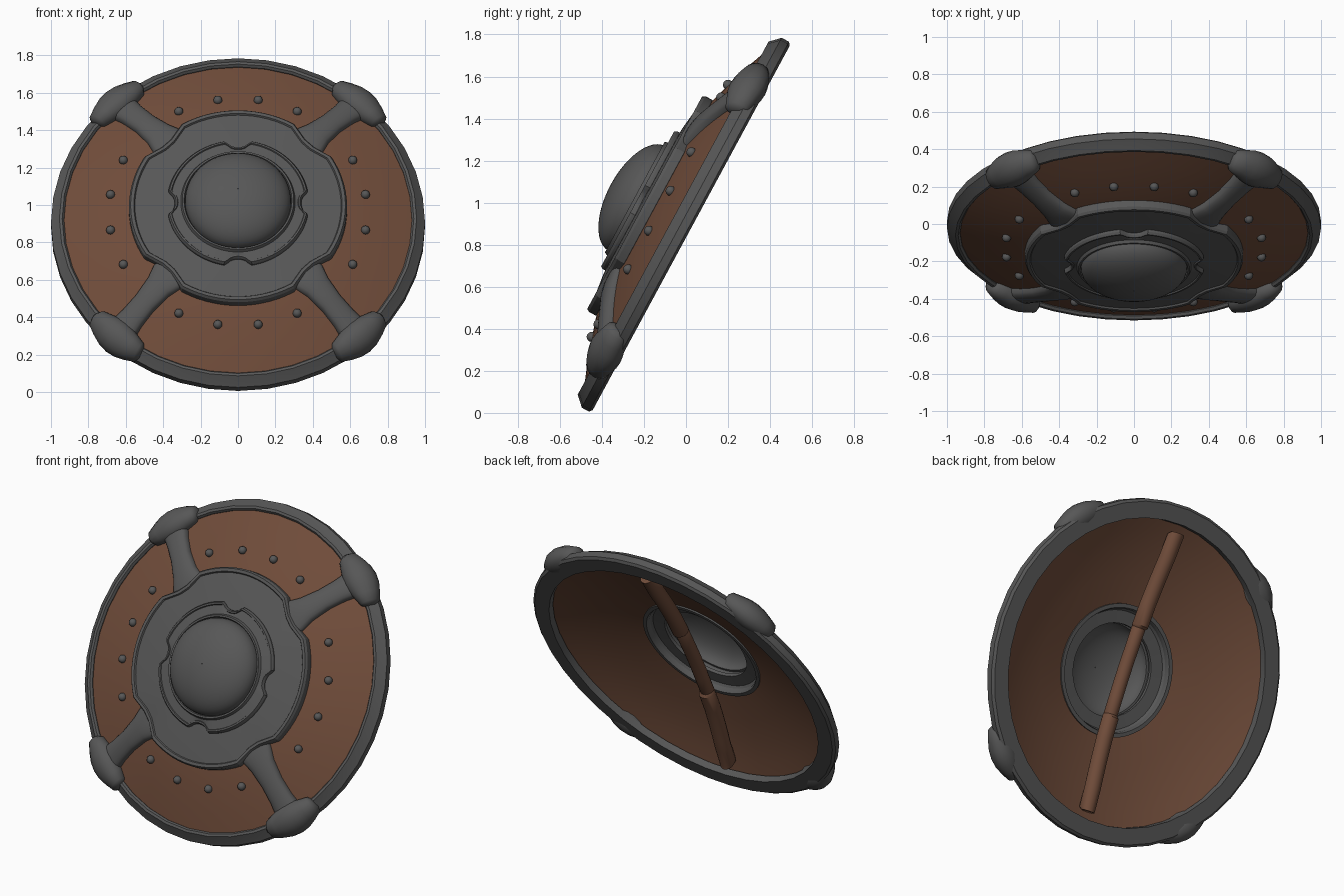
import bpy, bmesh, math
from mathutils import Matrix

if "Cube" in bpy.data.objects:
    bpy.data.objects.remove(bpy.data.objects["Cube"])

# Shield is modelled face-up (local z = outward), then leaned back as a whole
TILT = Matrix.Translation((0, 0.025, 0.88)) @ Matrix.Rotation(math.radians(61.6), 4, 'X')


def material(name, rgb):
    m = bpy.data.materials.new(name)
    m.diffuse_color = (*rgb, 1)
    m.use_nodes = True
    m.node_tree.nodes["Principled BSDF"].inputs["Base Color"].default_value = m.diffuse_color
    return m


IRON = material("dark_iron", (0.095, 0.095, 0.095))
WOOD = material("brown_wood", (0.16, 0.072, 0.042))


def finish(bm, name, mat, angle=35, matrix=Matrix()):
    bmesh.ops.recalc_face_normals(bm, faces=bm.faces)
    me = bpy.data.meshes.new(name)
    bm.to_mesh(me)
    bm.free()
    me.materials.append(mat)
    ob = bpy.data.objects.new(name, me)
    bpy.context.collection.objects.link(ob)
    ob.matrix_world = TILT @ matrix
    bpy.ops.object.select_all(action='DESELECT')
    ob.select_set(True)
    bpy.context.view_layer.objects.active = ob
    bpy.ops.object.shade_smooth_by_angle(angle=math.radians(angle))
    return ob


def loft(name, loops, mat, closed=False, caps=False, angle=35, matrix=Matrix()):
    """Skin a list of equal-length rings of points."""
    bm = bmesh.new()
    rings = [[bm.verts.new(p) for p in lp] for lp in loops]
    n = len(rings[0])
    pairs = list(zip(rings, rings[1:])) + ([(rings[-1], rings[0])] if closed else [])
    for a, b in pairs:
        for i in range(n):
            j = (i + 1) % n
            bm.faces.new((a[i], a[j], b[j], b[i]))
    if caps:
        bm.faces.new(rings[0])
        bm.faces.new(rings[-1])
    return finish(bm, name, mat, angle, matrix)


def circle(r, w, angles):
    return [(r * math.cos(a), r * math.sin(a), w) for a in angles]


def lathe(name, profile, mat, n=64, **kw):
    angles = [2 * math.pi * i / n for i in range(n)]
    return loft(name, [circle(r, w, angles) for r, w in profile], mat, **kw)


def scaled(outline, s, w):
    return [(x * s, y * s, w) for x, y in outline]


def interp(r, table):
    for (r0, w0), (r1, w1) in zip(table, table[1:]):
        if r <= r1:
            return w0 + (w1 - w0) * (r - r0) / (r1 - r0)
    return table[-1][1]


# Wooden body: shallow domed shell with a central hole
FRONT = [(0.375, 0.243), (0.55, 0.208), (0.69, 0.166), (0.82, 0.122), (0.94, 0.075)]
BACK = [(0.92, 0.04), (0.82, 0.085), (0.69, 0.132), (0.55, 0.172), (0.375, 0.212)]
lathe("wooden_body", FRONT + BACK, WOOD, closed=True, angle=30)

# Iron rim
lathe("rim", [(0.89, 0.0), (0.985, 0.0), (1.0, 0.012), (1.0, 0.052), (0.985, 0.066),
              (0.955, 0.098), (0.94, 0.098), (0.93, 0.085), (0.93, 0.06), (0.89, 0.045)],
      IRON, n=40, closed=True)

# Central plate: round outline with a notch on each diagonal
outline = []
for q in range(4):
    c, s = round(math.cos(q * math.pi / 2)), round(math.sin(q * math.pi / 2))
    pts = [(0.583 * math.cos(math.radians(a)), 0.583 * math.sin(math.radians(a)))
           for a in [-31 + 62 * i / 14 for i in range(15)]]
    pts += [(0.42, 0.35), (0.405, 0.36), (0.36, 0.405), (0.35, 0.42)]
    outline += [(x * c - y * s, x * s + y * c) for x, y in pts]
pa = [math.atan2(y, x) for x, y in outline]
loft("centre_plate", [circle(0.36, 0.225, pa), scaled(outline, 0.97, 0.19), scaled(outline, 1, 0.2),
                      scaled(outline, 1, 0.238), scaled(outline, 0.985, 0.252),
                      scaled(outline, 0.955, 0.252), scaled(outline, 0.945, 0.243),
                      circle(0.40, 0.262, pa), circle(0.27, 0.27, pa), circle(0.27, 0.25, pa),
                      circle(0.345, 0.245, pa)],
     IRON, closed=True, angle=25)

# Lip around the hole at the back
lathe("back_lip", [(0.385, 0.2), (0.362, 0.2), (0.355, 0.215), (0.355, 0.24), (0.385, 0.24)],
      IRON, closed=True)

# Raised collar with a round notch on each side
N = 160
ring = []
for i in range(N):
    d = (i * 360 / N + 45) % 90 - 45
    r = 0.38
    if abs(d) < 9.5:
        r -= 0.042 * math.sqrt(1 - (d / 9.5) ** 2)
    a = 2 * math.pi * i / N
    ring.append((r * math.cos(a), r * math.sin(a)))
ca = [2 * math.pi * i / N for i in range(N)]
loft("notched_collar", [scaled(ring, 1, 0.255), scaled(ring, 1, 0.277), scaled(ring, 0.98, 0.29),
                        scaled(ring, 0.955, 0.29), scaled(ring, 0.945, 0.283),
                        circle(0.306, 0.29, ca), circle(0.298, 0.306, ca),
                        circle(0.288, 0.306, ca), circle(0.28, 0.285, ca), circle(0.28, 0.255, ca)],
     IRON, closed=True, angle=25)

# Hollow boss dome
dome = []
for r0, h, order in ((0.283, 0.14, range(13)), (0.268, 0.125, range(12, -1, -1))):
    dome += [(max(r0 * math.cos(k * math.pi / 24), 0.003), 0.295 + h * math.sin(k * math.pi / 24))
             for k in order]
lathe("boss_dome", dome, IRON, closed=True, angle=40)

# Four diagonal arms, each with a clamp gripping the rim
ARM = [(0.50, 0.105, 0.024), (0.56, 0.10, 0.034), (0.63, 0.078, 0.045), (0.74, 0.066, 0.048),
       (0.84, 0.07, 0.05), (0.93, 0.085, 0.055)]
CLAMP = [(-10, 0.025, 0.03), (-9, 0.052, 0.055), (-6, 0.07, 0.068), (-3, 0.085, 0.08),
         (0, 0.09, 0.084), (3, 0.085, 0.08), (6, 0.07, 0.068), (9, 0.052, 0.055), (10, 0.025, 0.03)]
arm_loops = []
for r, hw, h in ARM:
    base = interp(r, FRONT)
    lp = [(r, hw * math.cos(k * math.pi / 10), base + h * math.sin(k * math.pi / 10) ** 0.7)
          for k in range(10)]
    arm_loops.append(lp + [(r, -hw, base), (r, -hw, base - 0.02), (r, hw, base - 0.02)])
clamp_loops = []
for deg, dr, dw in CLAMP:
    a = math.radians(deg)
    lp = []
    for k in range(14):
        t = 2 * math.pi * k / 14
        r = 0.962 + dr * math.cos(t)
        lp.append((r * math.cos(a), r * math.sin(a), 0.078 - 0.2 * dr * math.cos(t) + dw * math.sin(t)))
    clamp_loops.append(lp)
for i, deg in enumerate((47.5, 132.5, 227.5, 312.5)):
    m = Matrix.Rotation(math.radians(deg), 4, 'Z')
    loft(f"arm_{i + 1}", arm_loops, IRON, caps=True, angle=50, matrix=m)
    loft(f"rim_clamp_{i + 1}", clamp_loops, IRON, caps=True, angle=50, matrix=m)

# Rivets: four in each wooden panel
for q in range(4):
    for j, off in enumerate((-27.3, -9, 9, 27.3)):
        a = math.radians(q * 90 + off)
        bm = bmesh.new()
        bmesh.ops.create_uvsphere(bm, u_segments=12, v_segments=8, radius=0.024)
        finish(bm, f"rivet_{q * 4 + j + 1}", IRON, 60,
               Matrix.Translation((0.69 * math.cos(a), 0.69 * math.sin(a), 0.17)))


# Bowed grip across the back: two thick straps and a slimmer middle
def bar(name, v0, v1, rad, n=8):
    loops = []
    for i in range(n + 1):
        v = v0 + (v1 - v0) * i / n
        w = 0.04 + 0.09 * (1 - (v / 0.84) ** 2)
        rr = rad * (0.8 if i in (0, n) else 1)
        loops.append([(rr * math.cos(k * math.pi / 8), v, w + rr * math.sin(k * math.pi / 8))
                      for k in range(16)])
    # short rounded ends
    loops[1] = [(x, v0 + (v1 - v0) * 0.025, z) for x, _, z in loops[1]]
    loops[-2] = [(x, v1 - (v1 - v0) * 0.025, z) for x, _, z in loops[-2]]
    return loft(name, loops, WOOD, caps=True, angle=40)


bar("grip_middle", -0.29, 0.29, 0.041)
bar("grip_upper", 0.26, 0.84, 0.048)
bar("grip_lower", -0.84, -0.26, 0.048)
